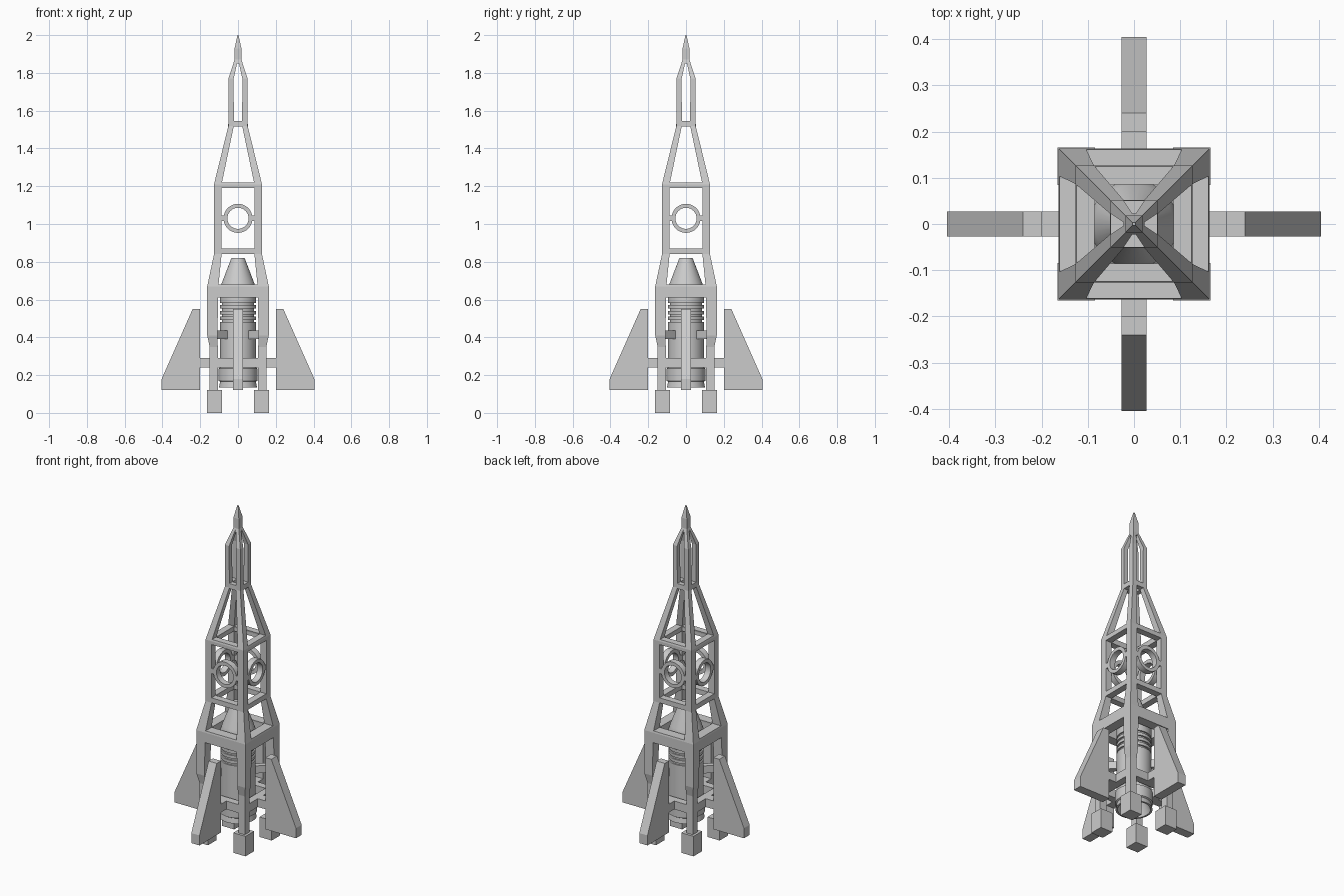
import bpy, bmesh, math
from mathutils import Matrix

if "Cube" in bpy.data.objects:
    bpy.data.objects.remove(bpy.data.objects["Cube"])

# Tower profile: (z, inner half-width, outer half-width)
PROF = [(0.10, .107, .150), (0.35, .107, .150), (0.41, .109, .163), (0.67, .104, .163),
        (0.84, .087, .127), (1.21, .087, .127), (1.52, .022, .051), (1.77, .023, .051),
        (1.87, .001, .018)]


def at(z):
    for (z0, a0, b0), (z1, a1, b1) in zip(PROF, PROF[1:]):
        if z <= z1:
            t = (z - z0) / (z1 - z0)
            return a0 + (a1 - a0) * t, b0 + (b1 - b0) * t


def finish(name, bm, turn=0, smooth=False):
    bmesh.ops.recalc_face_normals(bm, faces=bm.faces[:])
    bm.transform(Matrix.Rotation(turn, 4, 'Z'))
    me = bpy.data.meshes.new(name)
    bm.to_mesh(me)
    bm.free()
    ob = bpy.data.objects.new(name, me)
    bpy.context.collection.objects.link(ob)
    if smooth:
        bpy.ops.object.select_all(action='DESELECT')
        ob.select_set(True)
        bpy.context.view_layer.objects.active = ob
        bpy.ops.object.shade_smooth_by_angle(angle=math.radians(30))
    return ob


def loft(name, sections, turn=0):
    """Skin through rectangles (z, x0, x1, y0, y1)."""
    bm = bmesh.new()
    rings = [[bm.verts.new(p) for p in ((x0, y0, z), (x1, y0, z), (x1, y1, z), (x0, y1, z))]
             for z, x0, x1, y0, y1 in sections]
    for r, s in zip(rings, rings[1:]):
        for i in range(4):
            j = (i + 1) % 4
            bm.faces.new((r[i], r[j], s[j], s[i]))
    bm.faces.new(rings[0])
    bm.faces.new(rings[-1])
    return finish(name, bm, turn)


def lathe(name, pts, closed=False, n=40, matrix=None, turn=0):
    """Revolve (radius, z) points around z."""
    bm = bmesh.new()
    rings = [[bm.verts.new((r * math.cos(2 * math.pi * k / n), r * math.sin(2 * math.pi * k / n), z))
              for k in range(n)] for r, z in pts]
    pairs = list(zip(rings, rings[1:])) + ([(rings[-1], rings[0])] if closed else [])
    for a, b in pairs:
        for k in range(n):
            m = (k + 1) % n
            bm.faces.new((a[k], a[m], b[m], b[k]))
    if not closed:
        bm.faces.new(rings[0])
        bm.faces.new(rings[-1])
    if matrix:
        bm.transform(matrix)
    return finish(name, bm, turn, True)


def fin(name, turn):
    bm = bmesh.new()
    pts = [(.2, .12), (.404, .12), (.404, .18), (.24, .55), (.2, .55)]
    f = bm.faces.new([bm.verts.new((x, -.027, z)) for x, z in pts])
    ext = bmesh.ops.extrude_face_region(bm, geom=[f])
    for v in ext['geom']:
        if isinstance(v, bmesh.types.BMVert):
            v.co.y += .054
    finish(name, bm, turn)


# Everything on the frame repeats on four sides
for k in range(4):
    turn = k * math.pi / 2
    n = f"_{k + 1}"
    # Corner posts and feet
    loft("corner_post" + n, [(z, a, b, a, b) for z, a, b in PROF], turn)
    loft("foot" + n, [(z, .084, .165, .084, .165) for z in (0, .12)], turn)
    # Cross bars following the tower slope
    for label, levels in (("lower_bar", (.24, .29)), ("wide_bar", (.61, .67, .68)),
                          ("middle_bar", (.84, .87)), ("upper_bar", (1.19, 1.21, 1.22)),
                          ("neck_bar", (1.515, 1.545))):
        sec = []
        for z in levels:
            a, b = at(z)
            sec.append((z, -a, a, a, b))
        loft(label + n, sec, turn)
    # Round window ring with side tabs
    place = Matrix.Translation((0, -.107, 1.03)) @ Matrix.Rotation(math.pi / 2, 4, 'X')
    lathe("window_ring" + n, [(.056, -.018), (.077, -.018), (.077, .018), (.056, .018)],
          True, 32, place, turn)
    for s in (-1, 1):
        x0, x1 = sorted((s * .073, s * .09))
        loft("ring_tab" + n, [(z, x0, x1, -.125, -.089) for z in (1.015, 1.045)], turn)
    # Fin with connector
    fin("fin" + n, turn)
    loft("fin_connector" + n, [(z, .145, .2, -.027, .027) for z in (.24, .29)], turn)
    # Diagonal strut to the engine
    loft("engine_strut" + n, [(z, .08, .175, -.015, .015) for z in (.39, .435)], turn + math.pi / 4)

# Solid spike
loft("nose_spike", [(z, -w, w, -w, w) for z, w in
                    ((1.85, .023), (1.87, .018), (1.93, .018), (2.0, .003))])

# Engine: hollow nozzle, body, ribs and cone
body = [(.06, .22), (.09, .135), (.101, .135), (.095, .165), (.103, .17), (.103, .235),
        (.095, .24), (.095, .48)]
for i in range(4):
    z = .48 + i * .03
    body += [(.086, z), (.086, z + .012), (.095, z + .012), (.095, z + .03)]
body += [(.095, .66), (.085, .69), (.035, .82)]
lathe("engine", body)
